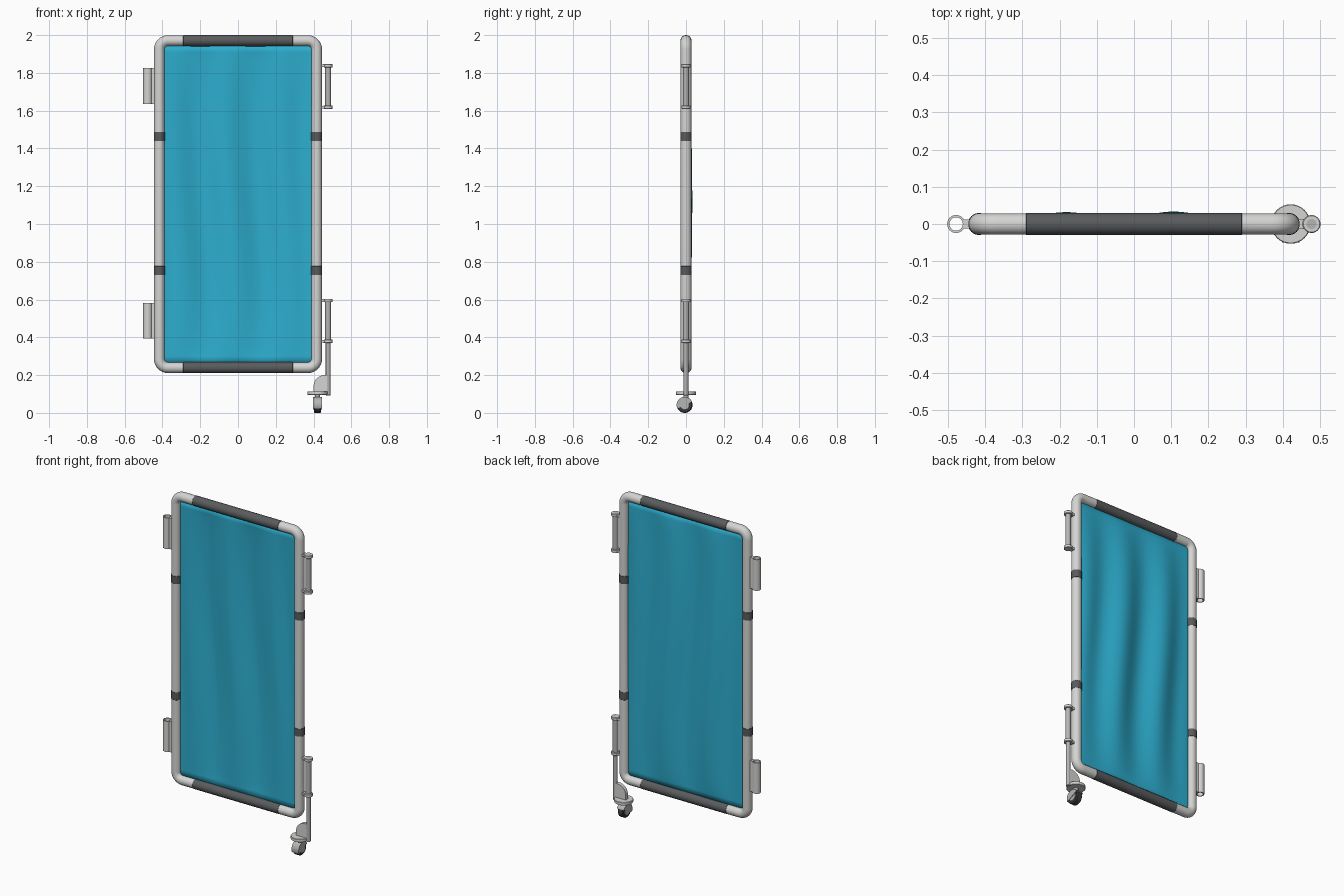
import bpy, bmesh, math
from math import sin, cos, pi, tau
from mathutils import Vector, Matrix

if "Cube" in bpy.data.objects:
    bpy.data.objects.remove(bpy.data.objects["Cube"])


def mat(name, r, g, b):
    m = bpy.data.materials.new(name)
    m.diffuse_color = (r, g, b, 1)
    m.use_nodes = True
    m.node_tree.nodes["Principled BSDF"].inputs["Base Color"].default_value = m.diffuse_color
    return m


METAL = mat("light metal", 0.66, 0.66, 0.65)
STEEL = mat("mid steel", 0.46, 0.46, 0.46)
GRIP = mat("dark grey rubber", 0.10, 0.105, 0.11)
CLOTH = mat("teal cloth", 0.026, 0.42, 0.62)
TYRE = mat("black tyre", 0.05, 0.05, 0.053)


def finish(name, bm, material, smooth=True):
    bmesh.ops.recalc_face_normals(bm, faces=bm.faces)
    me = bpy.data.meshes.new(name)
    bm.to_mesh(me)
    bm.free()
    me.materials.append(material)
    ob = bpy.data.objects.new(name, me)
    bpy.context.collection.objects.link(ob)
    if smooth:
        bpy.ops.object.select_all(action='DESELECT')
        ob.select_set(True)
        bpy.context.view_layer.objects.active = ob
        bpy.ops.object.shade_smooth_by_angle(angle=math.radians(40))
    return ob


def lathe(name, profile, loc, material, axis='Z', seg=32, closed=False):
    """Revolve (radius, height) points round an axis through loc."""
    bm = bmesh.new()
    rings = [[bm.verts.new((r * cos(tau * i / seg), r * sin(tau * i / seg), h))
              for i in range(seg)] for r, h in profile]
    pairs = list(zip(rings, rings[1:]))
    if closed:
        pairs.append((rings[-1], rings[0]))
    else:
        bm.faces.new(rings[0])
        bm.faces.new(rings[-1])
    for a, b in pairs:
        for i in range(seg):
            j = (i + 1) % seg
            bm.faces.new((a[i], a[j], b[j], b[i]))
    rot = Matrix.Rotation(pi / 2, 4, 'Y') if axis == 'X' else Matrix()
    bm.transform(Matrix.Translation(loc) @ rot)
    return finish(name, bm, material)


def rod(name, loc, r, z0, z1, material, axis='Z', b=0.002):
    return lathe(name, [(r - b, z0), (r, z0 + b), (r, z1 - b), (r - b, z1)],
                 loc, material, axis)


def box(name, x, y, z, material):
    bm = bmesh.new()
    bmesh.ops.create_cube(bm, size=1)
    for v in bm.verts:
        v.co = [(a + b) / 2 + c * (b - a) for c, (a, b) in zip(v.co, (x, y, z))]
    return finish(name, bm, material, False)


def prism(name, outline, thick, matrix, material):
    """Extrude a flat (u, v) outline, centred on its plane."""
    bm = bmesh.new()
    sides = [[bm.verts.new((u, v, s * thick / 2)) for u, v in outline] for s in (-1, 1)]
    for s in sides:
        bm.faces.new(s)
    n = len(outline)
    for i in range(n):
        j = (i + 1) % n
        bm.faces.new((sides[0][i], sides[0][j], sides[1][j], sides[1][i]))
    bm.transform(matrix)
    return finish(name, bm, material)


# Rounded rectangular tube frame
R, HX, ZB, ZT, CR = 0.0285, 0.4165, 0.2395, 1.9705, 0.046
ZM, HZ = (ZB + ZT) / 2, (ZT - ZB) / 2
bm = bmesh.new()
rings = []
for k, (sx, sz) in enumerate(((1, 1), (-1, 1), (-1, -1), (1, -1))):
    for i in range(9):
        a = k * pi / 2 + i * pi / 16
        out = Vector((cos(a), 0, sin(a)))
        c = Vector((sx * (HX - CR), 0, ZM + sz * (HZ - CR))) + out * CR
        rings.append([bm.verts.new(c + out * R * cos(t) + Vector((0, R * sin(t), 0)))
                      for t in (tau * j / 24 for j in range(24))])
for a, b in zip(rings, rings[1:] + rings[:1]):
    for i in range(24):
        j = (i + 1) % 24
        bm.faces.new((a[i], a[j], b[j], b[i]))
finish("tube_frame", bm, METAL)

# Rubber sleeves on the top and bottom rails, bands on the side rails
for part, z in (("top", ZT), ("bottom", ZB)):
    rod(part + "_rail_sleeve", (0, 0, z), 0.0295, -0.29, 0.29, GRIP, 'X', 0.001)
for side, s in (("left", -1), ("right", 1)):
    for part, z in (("upper", 1.463), ("lower", 0.753)):
        rod(f"{side}_{part}_band", (s * HX, 0, z), 0.0295, -0.024, 0.024, GRIP, 'Z', 0.001)

# Cloth sheet with soft vertical folds bulging towards the back
bm = bmesh.new()
NX, NZ, W, Z0, Z1 = 60, 40, 0.396, 0.258, 1.952
grid = []
for k in range(NZ + 1):
    v = k / NZ
    row = []
    for i in range(NX + 1):
        x = -W + 2 * W * i / NX
        env = sin(pi * v) ** 0.6 * max(0, 1 - (x / W) ** 4) if 0 < k < NZ else 0
        y = env * (0.015 + 0.017 * cos(tau * (x + 0.19 + 0.03 * sin(5 * (v - 0.5))) / 0.298))
        row.append(bm.verts.new((x, y, Z0 + (Z1 - Z0) * v)))
    grid.append(row)
for a, b in zip(grid, grid[1:]):
    for i in range(NX):
        bm.faces.new((a[i], a[i + 1], b[i + 1], b[i]))
cloth = finish("cloth_panel", bm, CLOTH)
sol = cloth.modifiers.new("thickness", 'SOLIDIFY')
sol.thickness, sol.offset = 0.003, 0

# Hollow hinge sockets on the left rail
for part, z0, z1 in (("upper", 1.635, 1.825), ("lower", 0.394, 0.582)):
    lathe(part + "_hinge_socket", [(0.024, z0), (0.024, z1), (0.018, z1), (0.018, z0)],
          (-0.478, 0, 0), METAL, closed=True)
    box(part + "_hinge_web", (-0.458, -0.438), (-0.012, 0.012), (z0, z1), METAL)

# Hinge pins with collars on the right rail
PX = 0.477
for part, z0, z1 in (("upper", 1.61, 1.847), ("lower", 0.37, 0.604)):
    rod(part + "_hinge_pin", (PX, 0, 0), 0.0155, z0, z1, STEEL)
    for end, c0, c1 in (("bottom", z0, z0 + 0.018), ("top", z1 - 0.018, z1)):
        rod(f"{part}_pin_{end}_collar", (PX, 0, 0), 0.024, c0, c1, METAL)
        box(f"{part}_pin_{end}_neck", (0.438, 0.465), (-0.013, 0.013),
            (c0 + 0.002, c1 - 0.002), METAL)
rod("caster_leg", (PX, 0, 0), 0.0125, 0.092, 0.38, STEEL)

# Caster bracket: upright gusset with one rounded corner, on a round plate
arc = [(0.46 + 0.06 * cos(a), 0.14 + 0.06 * sin(a)) for a in
       (pi - i * pi / 20 for i in range(11))]
prism("caster_gusset", [(0.40, 0.11)] + arc + [(0.472, 0.20), (0.472, 0.11)], 0.022,
      Matrix.Rotation(pi / 2, 4, 'X'), METAL)
CX = 0.421
rod("caster_plate", (CX, 0, 0), 0.053, 0.095, 0.114, METAL)
rod("caster_stem", (CX, 0, 0), 0.014, 0.07, 0.097, STEEL)

# Caster wheel with hub and a tilted half cover
WC = (CX, -0.007, 0.0415)
rod("caster_tyre", WC, 0.0415, -0.019, 0.019, TYRE, 'X', 0.005)
rod("caster_hub", WC, 0.026, -0.021, 0.021, STEEL, 'X')
cover = [(0.043 * cos(a), 0.043 * sin(a)) for a in (i * pi / 20 for i in range(21))]
basis = Matrix(((0, 0, 1, 0), (1, 0, 0, 0), (0, 1, 0, 0), (0, 0, 0, 1)))
prism("caster_cover", cover, 0.048,
      Matrix.Translation(WC) @ Matrix.Rotation(math.radians(25), 4, 'X') @ basis, STEEL)
